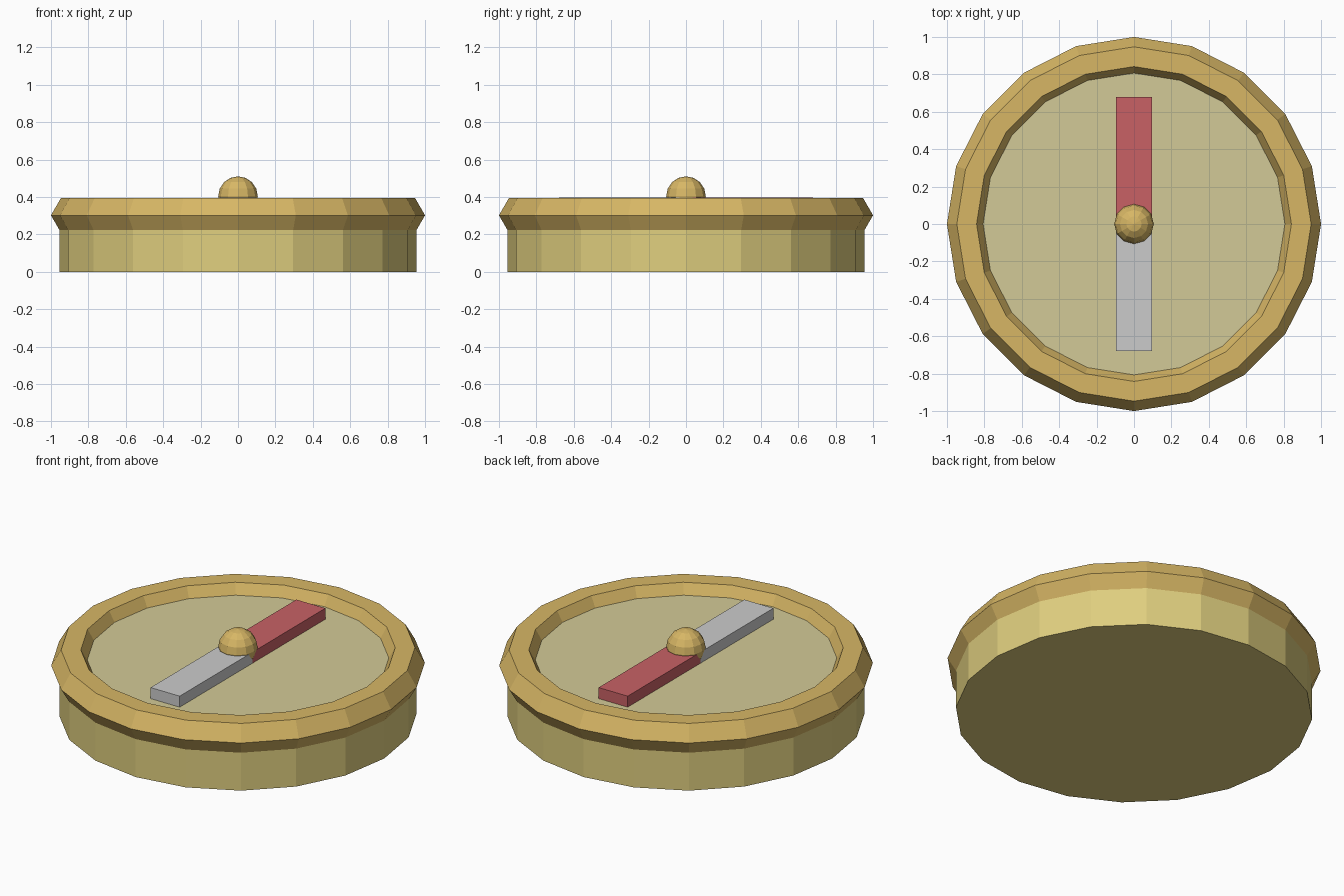
import bpy, bmesh, math

if "Cube" in bpy.data.objects:
    bpy.data.objects.remove(bpy.data.objects["Cube"])

SIDES = 20


def material(name, rgb):
    m = bpy.data.materials.new(name)
    m.diffuse_color = (*rgb, 1.0)
    m.use_nodes = True
    m.node_tree.nodes["Principled BSDF"].inputs["Base Color"].default_value = m.diffuse_color
    return m


def finish(obj, name, mat=None):
    obj.name = name
    if mat:
        obj.data.materials.append(mat)
    return obj


def disc(name, radius, z0, z1, mat):
    bpy.ops.mesh.primitive_cylinder_add(
        vertices=SIDES, radius=radius, depth=z1 - z0, location=(0, 0, (z0 + z1) / 2))
    return finish(bpy.context.object, name, mat)


def box(name, size, centre, mat=None):
    mesh = bpy.data.meshes.new(name)
    bm = bmesh.new()
    bmesh.ops.create_cube(bm, size=1)
    bmesh.ops.scale(bm, vec=size, verts=bm.verts)
    bmesh.ops.translate(bm, vec=centre, verts=bm.verts)
    bm.to_mesh(mesh)
    bm.free()
    obj = bpy.data.objects.new(name, mesh)
    bpy.context.collection.objects.link(obj)
    return finish(obj, name, mat)


brass = material("brass", (0.68, 0.47, 0.13))
pale_brass = material("pale_brass", (0.74, 0.62, 0.21))
dial_cream = material("dial_cream", (0.65, 0.59, 0.31))
red = material("red", (0.58, 0.12, 0.13))

# Case and dial
disc("case_body", 0.955, 0.0, 0.32, pale_brass)
disc("dial_face", 0.9, 0.32, 0.333, dial_cream)

# Six-sided rim ring
bpy.ops.mesh.primitive_torus_add(
    major_segments=SIDES, minor_segments=6,
    major_radius=0.8945, minor_radius=0.1055, location=(0, 0, 0.302))
finish(bpy.context.object, "rim", brass)

# Two-tone needle, red half pointing to the back
for name, side, mat in (("needle_red", 1, red), ("needle_grey", -1, None)):
    box(name, (0.19, 0.68, 0.067), (0, side * 0.34, 0.3645), mat)

# Centre pivot
bpy.ops.mesh.primitive_uv_sphere_add(
    segments=12, ring_count=8, radius=0.106, location=(0, 0, 0.404))
finish(bpy.context.object, "pivot_knob", brass)
